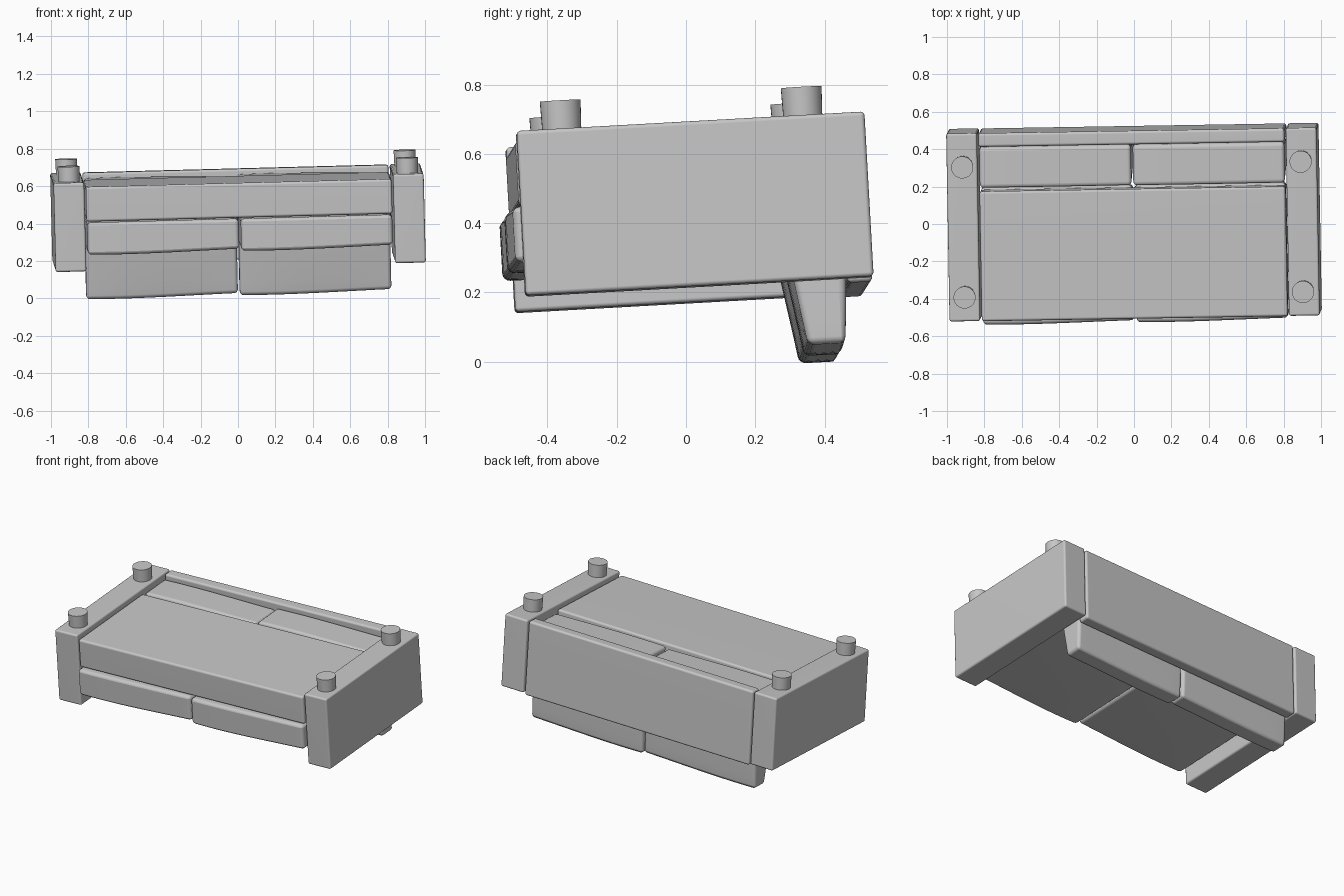
import bpy, bmesh, math
from mathutils import Matrix, Vector

old = bpy.data.objects.get("Cube")
if old:
    bpy.data.objects.remove(old, do_unlink=True)

# Single upholstery grey
grey = bpy.data.materials.new("soft_grey")
grey.use_nodes = True
grey.diffuse_color = (0.57, 0.57, 0.57, 1)
grey.node_tree.nodes["Principled BSDF"].inputs["Base Color"].default_value = (0.57, 0.57, 0.57, 1)

# The overturned sofa rests at a slight tilt
TILT = (Matrix.Translation((0, 0.009, 0.431))
        @ Matrix.Rotation(math.radians(0.95), 4, 'Z')
        @ Matrix.Rotation(math.radians(-1.5), 4, 'Y')
        @ Matrix.Rotation(math.radians(3.2), 4, 'X'))


def finish(name, bm):
    """Turn a bmesh into a tilted, smoothly shaded object."""
    mesh = bpy.data.meshes.new(name)
    bmesh.ops.recalc_face_normals(bm, faces=bm.faces)
    bm.to_mesh(mesh)
    bm.free()
    mesh.materials.append(grey)
    obj = bpy.data.objects.new(name, mesh)
    bpy.context.collection.objects.link(obj)
    obj.matrix_world = TILT
    bpy.ops.object.select_all(action='DESELECT')
    obj.select_set(True)
    bpy.context.view_layer.objects.active = obj
    bpy.ops.object.shade_smooth_by_angle(angle=math.radians(40))
    obj.modifiers.new("even_shading", 'WEIGHTED_NORMAL').keep_sharp = True


def block(name, low, high, radius, cuts=0, shape=None):
    """Rounded box between two corners, optionally reshaped by a function."""
    low, high = Vector(low), Vector(high)
    bm = bmesh.new()
    bmesh.ops.create_cube(bm, size=1)
    if cuts:
        bmesh.ops.subdivide_edges(bm, edges=bm.edges[:], cuts=cuts, use_grid_fill=True)
    for v in bm.verts:
        unit = v.co * 2
        v.co = [a + (b - a) * (u + 1) / 2 for a, b, u in zip(low, high, unit)]
        if shape:
            shape(v.co, unit)
    bm.normal_update()
    sharp = [e for e in bm.edges if e.calc_face_angle(0) > 0.8]
    bmesh.ops.bevel(bm, geom=sharp, offset=radius, segments=4, profile=0.5, affect='EDGES')
    finish(name, bm)


def leg(name, x, y):
    bm = bmesh.new()
    bmesh.ops.create_cone(bm, cap_ends=True, segments=32, radius1=0.056, radius2=0.059,
                          depth=0.1, matrix=Matrix.Translation((x, y, 0.27)))
    finish(name, bm)


def sag(u):
    """Cushion stuffing that has slid toward one end."""
    return 0.5 - 0.5 * math.sin(u * math.pi / 2) + 0.4 * (1 - u * u)


def seat_shape(co, u):
    # sitting side and front edge puff outward
    if u.z < 0:
        co.z -= 0.011 * sag(u.x) + 0.008 * (1 - u.x ** 2) * (1 - u.y ** 2)
    if u.y < 0:
        co.y -= 0.011 * sag(u.x)


def back_shape(co, u):
    # wedge: thin at the free edge, thick at the seat
    t = (1 - u.z) / 2
    puff = 0.01 * (1 - u.z ** 2)
    if u.y < 0:
        co.y += 0.1 * t - puff * (1 - u.x ** 2)
    elif u.y > 0.99:
        co.y += puff - 0.012 * t
    co.z += 0.012 * sag(u.x) * u.z


# Frame
block("seat_base", (-0.818, -0.505, 0.028), (0.818, 0.19, 0.214), 0.014)
block("back_panel", (-0.818, 0.43, -0.249), (0.818, 0.503, 0.237), 0.014)

# Mirrored parts
for side, s in (("left", 1), ("right", -1)):
    xs = sorted((s * 0.826, s * 0.99))
    block(side + "_arm", (xs[0], -0.502, -0.238), (xs[1], 0.504, 0.238), 0.012)
    xs = sorted((s * 0.005, s * 0.816))
    block(side + "_seat_cushion", (xs[0], -0.523, -0.137), (xs[1], 0.2, 0.024), 0.022, 9, seat_shape)
    block(side + "_back_cushion", (xs[0], 0.207, -0.421), (xs[1], 0.427, 0.197), 0.02, 9, back_shape)
    for end, y in (("front", -0.37), ("back", 0.327)):
        leg(f"{side}_{end}_leg", s * 0.905, y)
